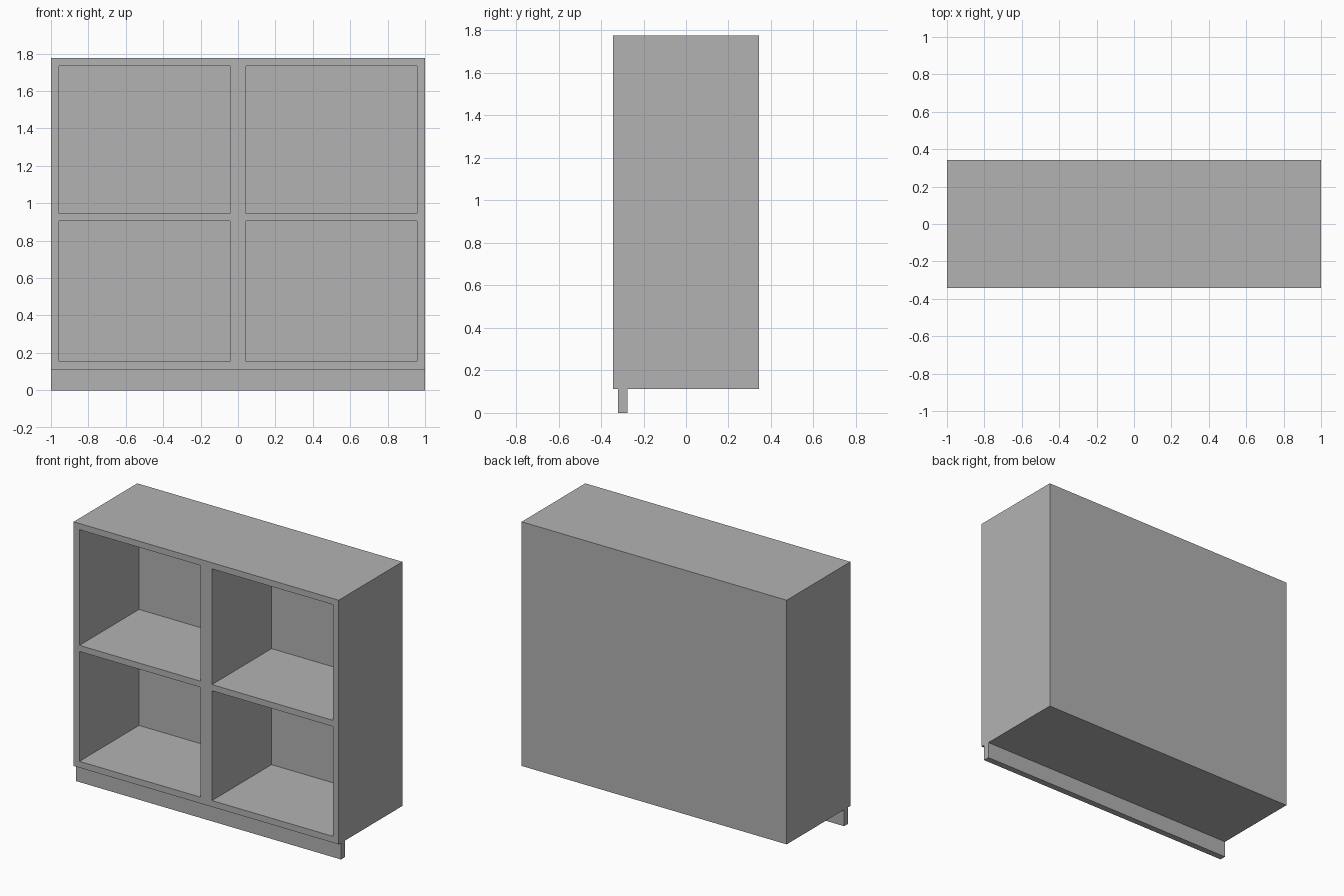
import bpy
from mathutils import Vector

default = bpy.data.objects.get("Cube")
if default:
    bpy.data.objects.remove(default, do_unlink=True)

grey = bpy.data.materials.new("mid_grey")
grey.use_nodes = True
grey.diffuse_color = (0.448, 0.448, 0.448, 1)
grey.node_tree.nodes["Principled BSDF"].inputs["Base Color"].default_value = grey.diffuse_color


def box(name, low, high):
    """Add a box spanning two opposite corners."""
    low, high = Vector(low), Vector(high)
    bpy.ops.mesh.primitive_cube_add(size=1, location=(low + high) / 2)
    obj = bpy.context.object
    obj.name = name
    obj.scale = high - low
    bpy.ops.object.transform_apply(location=True, rotation=False, scale=True)
    obj.data.materials.append(grey)
    return obj


WIDTH, DEPTH, HEIGHT = 2.0, 0.686, 1.777
PLINTH = 0.112
BOARD = 0.044
front, back = -DEPTH / 2, DEPTH / 2

# Carcass: outer block of the cabinet
carcass = box("cabinet_carcass", (-WIDTH / 2, front, PLINTH), (WIDTH / 2, back, HEIGHT))

# Four open compartments: two columns by two rows
shelf_rows = [(0.155, 0.904), (0.946, 1.735)]
for side in (-1, 1):
    x0, x1 = sorted((side * BOARD, side * (WIDTH / 2 - BOARD)))
    for bottom, top in shelf_rows:
        cutter = box("compartment_cutter", (x0, front - 0.1, bottom), (x1, back - BOARD, top))
        cutter.hide_render = True
        cut = carcass.modifiers.new("compartment", 'BOOLEAN')
        cut.operation = 'DIFFERENCE'
        cut.solver = 'EXACT'
        cut.object = cutter
        bpy.context.view_layer.objects.active = carcass
        bpy.ops.object.modifier_apply(modifier=cut.name)
        bpy.data.objects.remove(cutter, do_unlink=True)

# Kick board, set back under the front edge
box("kick_board", (-WIDTH / 2, -0.319, 0), (WIDTH / 2, -0.275, PLINTH))
